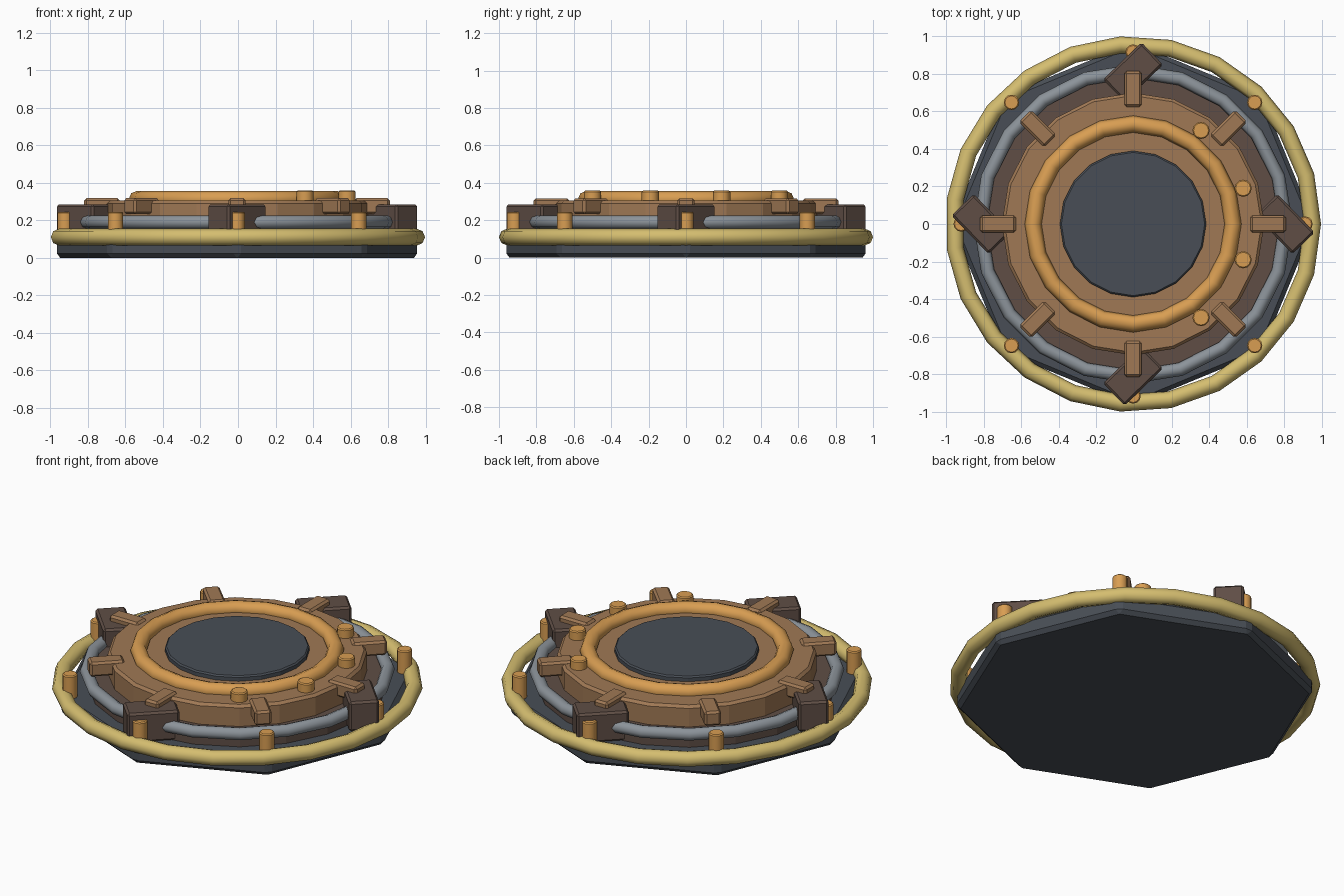
import bpy, bmesh
from math import radians, cos, sin, pi
from mathutils import Matrix

cube = bpy.data.objects.get("Cube")
if cube:
    bpy.data.objects.remove(cube, do_unlink=True)

CX = -0.005  # shared axis of all the round parts


def material(name, rgb):
    m = bpy.data.materials.new(name)
    m.use_nodes = True
    m.diffuse_color = (*rgb, 1)
    bsdf = m.node_tree.nodes["Principled BSDF"]
    bsdf.inputs["Base Color"].default_value = (*rgb, 1)
    bsdf.inputs["Roughness"].default_value = 0.6
    return m


SLATE = material("slate", (0.065, 0.076, 0.092))
YELLOW = material("pale_yellow", (0.66, 0.51, 0.16))
GOLD = material("orange_gold", (0.69, 0.34, 0.085))
BROWN = material("copper_brown", (0.35, 0.19, 0.09))
DARK = material("dark_brown", (0.115, 0.076, 0.06))
STEEL = material("steel_grey", (0.26, 0.29, 0.32))


def finish(bm, name, mat, bevel=0.0, angle=35):
    """Bevel the sharp edges, then make a shaded object."""
    if bevel:
        sharp = [e for e in bm.edges if e.calc_face_angle(0) > radians(40)]
        bmesh.ops.bevel(bm, geom=sharp, offset=bevel, segments=1,
                        affect='EDGES', profile=0.5)
    bmesh.ops.recalc_face_normals(bm, faces=bm.faces)
    mesh = bpy.data.meshes.new(name)
    bm.to_mesh(mesh)
    bm.free()
    mesh.materials.append(mat)
    ob = bpy.data.objects.new(name, mesh)
    bpy.context.collection.objects.link(ob)
    bpy.ops.object.select_all(action='DESELECT')
    ob.select_set(True)
    bpy.context.view_layer.objects.active = ob
    bpy.ops.object.shade_smooth_by_angle(angle=radians(angle))
    return ob


def disc(name, mat, r, z0, z1, sides, bevel=0.0, x=CX, y=0.0, angle=15):
    bm = bmesh.new()
    bmesh.ops.create_cone(bm, cap_ends=True, segments=sides, radius1=r, radius2=r,
                          depth=z1 - z0, matrix=Matrix.Translation((x, y, (z0 + z1) / 2))
                          @ Matrix.Rotation(pi / 2, 4, 'Z'))
    return finish(bm, name, mat, bevel, angle)


def ring(name, mat, major, minor, z, sides, tube=8):
    bm = bmesh.new()
    loops = []
    for i in range(sides):
        a = 2 * pi * i / sides
        loop = []
        for j in range(tube):
            t = 2 * pi * j / tube
            r = major + minor * cos(t)
            loop.append(bm.verts.new((CX + r * cos(a), r * sin(a), z + minor * sin(t))))
        loops.append(loop)
    for i in range(sides):
        p, q = loops[i], loops[(i + 1) % sides]
        for j in range(tube):
            k = (j + 1) % tube
            bm.faces.new((p[j], q[j], q[k], p[k]))
    return finish(bm, name, mat, angle=60)


def block(name, mat, size, r, z, deg, twist=0, bevel=0.012):
    """Box placed at radius r and direction deg, with its x axis radial plus twist."""
    bm = bmesh.new()
    place = (Matrix.Translation((CX, 0, z)) @ Matrix.Rotation(radians(deg), 4, 'Z')
             @ Matrix.Translation((r, 0, 0)) @ Matrix.Rotation(radians(twist), 4, 'Z'))
    bmesh.ops.create_cube(bm, size=1, matrix=place @ Matrix.Diagonal((*size, 1)))
    return finish(bm, name, mat, bevel)


# Stacked tiers
disc("base_plate", SLATE, 0.968, 0.0, 0.11, 8, 0.022)
disc("lower_tier", DARK, 0.81, 0.09, 0.18, 20, 0.012)
disc("upper_tier", BROWN, 0.70, 0.16, 0.305, 20, 0.015)
disc("centre_pad", SLATE, 0.39, 0.29, 0.335, 20, 0.008)

# Rings
ring("outer_ring", YELLOW, 0.9575, 0.045, 0.11, 23)
ring("middle_pipe", STEEL, 0.815, 0.036, 0.19, 20)
ring("inner_ring", GOLD, 0.533, 0.045, 0.312, 20)

# Corner blocks, set askew at the four sides
for k in range(4):
    block(f"side_block_{k + 1}", DARK, (0.285, 0.165, 0.175), 0.81, 0.197, 90 * k, -46)

# Clamps across the tier edge, with a post outside each one
for k in range(8):
    a = radians(45 * k)
    block(f"clamp_{k + 1}", BROWN, (0.19, 0.092, 0.085), 0.72, 0.275, 45 * k)
    disc(f"post_{k + 1}", GOLD, 0.041, 0.09, 0.245, 12, 0.006,
         CX + 0.917 * cos(a), 0.917 * sin(a), 35)

# Knobs on the left half of the upper tier
for k in range(4):
    a = radians(-54 + 36 * k)
    disc(f"knob_{k + 1}", GOLD, 0.046, 0.29, 0.358, 12, 0.006,
         CX + 0.617 * cos(a), 0.617 * sin(a), 35)
